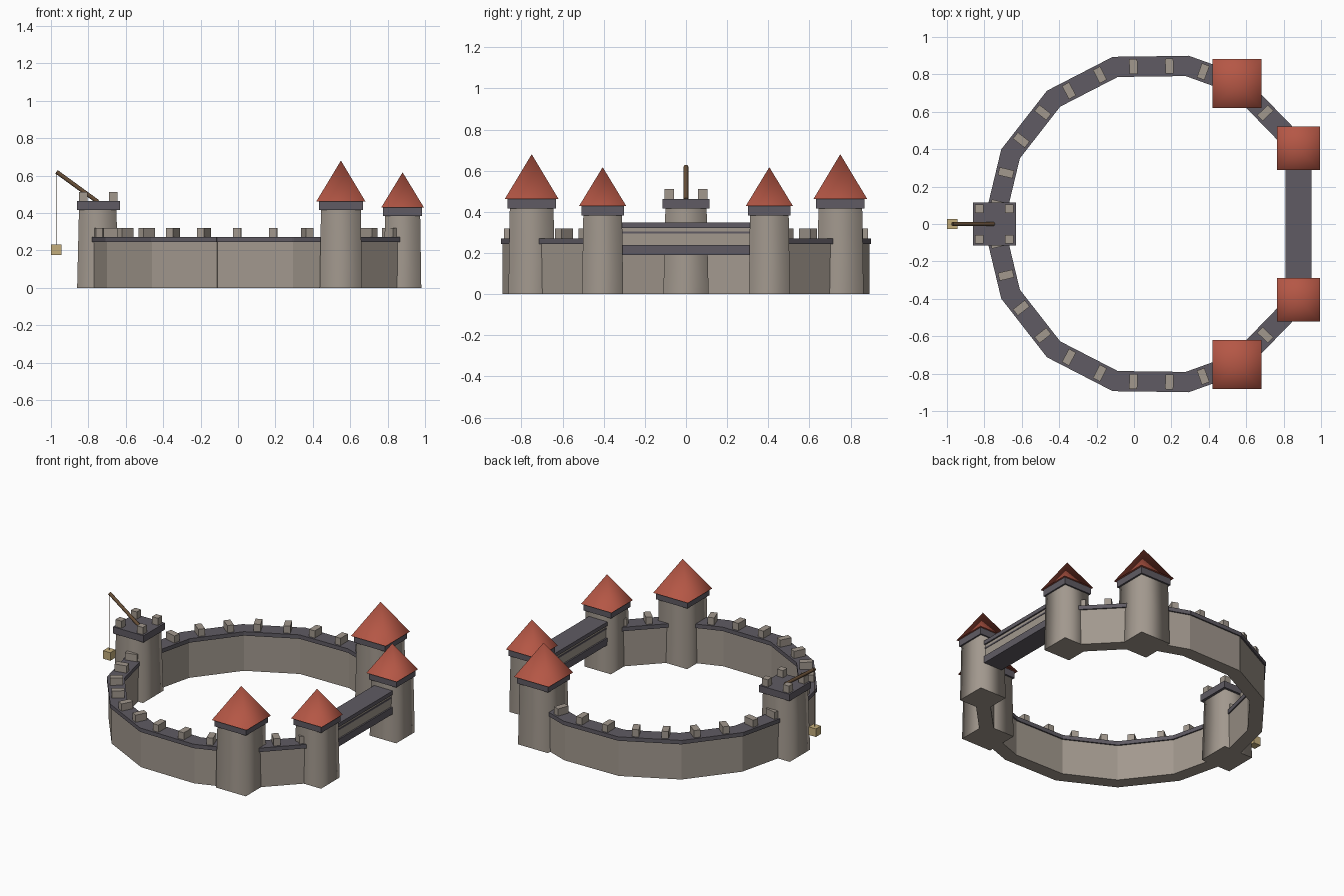
import bpy, bmesh, math
from mathutils import Vector, Matrix

if "Cube" in bpy.data.objects:
    bpy.data.objects.remove(bpy.data.objects["Cube"])


def material(name, rgb):
    m = bpy.data.materials.new(name)
    m.diffuse_color = (*rgb, 1)
    m.use_nodes = True
    m.node_tree.nodes["Principled BSDF"].inputs["Base Color"].default_value = m.diffuse_color
    return m


STONE = material("stone", (0.36, 0.315, 0.27))
SLATE = material("slate", (0.115, 0.105, 0.125))
TILE = material("roof_tile", (0.46, 0.095, 0.06))
WOOD = material("wood", (0.14, 0.08, 0.04))
STRAW = material("crate_wood", (0.55, 0.42, 0.2))


def finish(bm, name, mat):
    mesh = bpy.data.meshes.new(name)
    bm.to_mesh(mesh)
    bm.free()
    mesh.materials.append(mat)
    ob = bpy.data.objects.new(name, mesh)
    bpy.context.collection.objects.link(ob)
    return ob


def box(name, mat, center, size, angle=0):
    bm = bmesh.new()
    m = Matrix.Translation(center) @ Matrix.Rotation(angle, 4, 'Z') @ Matrix.Diagonal((*size, 1))
    bmesh.ops.create_cube(bm, size=1, matrix=m)
    return finish(bm, name, mat)


def tapered(name, mat, x, y, z0, z1, half0, half1, smooth=True):
    """Square, axis-aligned frustum (a pyramid when half1 is 0)."""
    bm = bmesh.new()
    m = Matrix.Translation((x, y, (z0 + z1) / 2)) @ Matrix.Rotation(math.pi / 4, 4, 'Z')
    k = math.sqrt(2)
    bmesh.ops.create_cone(bm, cap_ends=True, segments=4, radius1=half0 * k,
                          radius2=half1 * k, depth=z1 - z0, matrix=m)
    bmesh.ops.remove_doubles(bm, verts=bm.verts, dist=1e-5)
    bm.normal_update()
    for f in bm.faces:
        f.smooth = smooth and abs(f.normal.z) < 0.95
    return finish(bm, name, mat)


def rod(name, mat, a, b, radius, sides):
    a, b = Vector(a), Vector(b)
    d = b - a
    bm = bmesh.new()
    m = Matrix.Translation((a + b) / 2) @ d.to_track_quat('Z', 'Y').to_matrix().to_4x4()
    bmesh.ops.create_cone(bm, cap_ends=True, segments=sides, radius1=radius,
                          radius2=radius, depth=d.length, matrix=m)
    for f in bm.faces:
        f.smooth = len(f.verts) == 4 and sides > 4
    return finish(bm, name, mat)


def roofed_tower(name, x, y, base, collar, eave, z_collar, z_eave, z_top):
    tapered(name + "_body", STONE, x, y, 0, z_collar + 0.01, base, base * 0.94)
    tapered(name + "_collar", SLATE, x, y, z_collar, z_eave, collar, collar, False)
    tapered(name + "_roof", TILE, x, y, z_eave, z_top, eave, 0)


# Half of the wall's centre line, with merlon positions along each stretch
path = [(-0.75, 0), (-0.66, 0.375), (-0.43, 0.67), (-0.10, 0.84),
        (0.285, 0.845), (0.55, 0.75), (0.88, 0.41)]
merlons = [(0.27, 0.73), (0.25, 0.75), (0.25, 0.75), (0.25, 0.75), (0.32,), (0.46, 0.8)]

for side, label in ((1, "back"), (-1, "front")):
    # Curtain wall with slate walkway and merlons
    for i, stops in enumerate(merlons):
        a = Vector((path[i][0], path[i][1] * side))
        b = Vector((path[i + 1][0], path[i + 1][1] * side))
        d, c = b - a, (a + b) / 2
        ang = math.atan2(d.y, d.x)
        tag = f"{label}_{i + 1}"
        box("wall_" + tag, STONE, (c.x, c.y, 0.1225), (d.length + 0.02, 0.09, 0.245), ang)
        box("walkway_" + tag, SLATE, (c.x, c.y, 0.2575), (d.length + 0.024, 0.108, 0.027), ang)
        for t in stops:
            p = a + d * t
            box("merlon_" + tag, STONE, (p.x, p.y, 0.295), (0.043, 0.08, 0.05), ang)
    # Roofed towers
    roofed_tower(label + "_large_tower", 0.55, 0.75 * side, 0.113, 0.118, 0.131, 0.417, 0.462, 0.68)
    roofed_tower(label + "_bridge_tower", 0.88, 0.405 * side, 0.1, 0.104, 0.115, 0.383, 0.428, 0.617)

# Covered bridge between the end towers
for name, mat, z0, z1, w in (("bridge_floor", SLATE, 0.19, 0.238, 0.14),
                             ("bridge_body", STONE, 0.238, 0.325, 0.12),
                             ("bridge_trim", SLATE, 0.294, 0.304, 0.126),
                             ("bridge_top", SLATE, 0.322, 0.348, 0.14)):
    box(name, mat, (0.88, 0, (z0 + z1) / 2), (w, 0.64, z1 - z0))

# Flat crane tower
tapered("crane_tower_body", STONE, -0.75, 0, 0, 0.425, 0.11, 0.1)
tapered("crane_tower_collar", SLATE, -0.747, 0, 0.417, 0.463, 0.115, 0.115, False)
for sx in (-1, 1):
    for sy in (-1, 1):
        box("crane_tower_merlon", STONE, (-0.748 + sx * 0.08, sy * 0.082, 0.487), (0.045, 0.045, 0.05))

# Crane boom, rope and hanging crate
rod("crane_boom", WOOD, (-0.75, 0, 0.46), (-0.97, 0, 0.62), 0.011, 8)
rod("crane_rope", WOOD, (-0.972, 0, 0.22), (-0.972, 0, 0.62), 0.002, 4)
box("hanging_crate", STRAW, (-0.972, 0, 0.203), (0.055, 0.055, 0.055))
